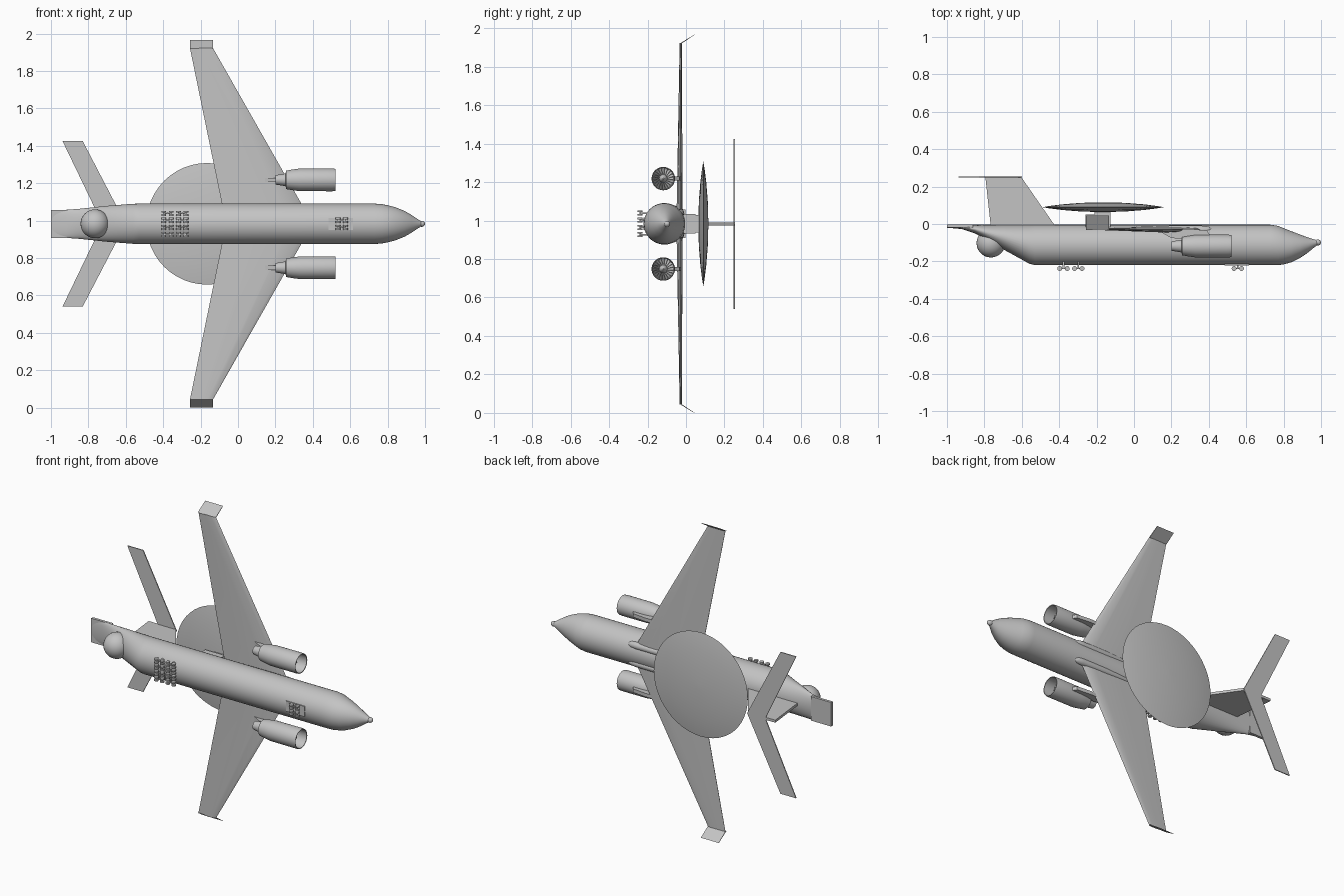
import bpy, bmesh, math
from mathutils import Vector, Matrix

if "Cube" in bpy.data.objects:
    bpy.data.objects.remove(bpy.data.objects["Cube"], do_unlink=True)

ZC = 0.983     # height of the aircraft's centreline (it lies on its side, top toward +y)
FY = -0.112    # y of the fuselage axis

grey = bpy.data.materials.new("airframe grey")
grey.use_nodes = True
grey.diffuse_color = (0.55, 0.55, 0.55, 1)
grey.node_tree.nodes["Principled BSDF"].inputs["Base Color"].default_value = (0.55, 0.55, 0.55, 1)


def finish(name, bm, smooth=True):
    bmesh.ops.recalc_face_normals(bm, faces=bm.faces)
    mesh = bpy.data.meshes.new(name)
    bm.to_mesh(mesh)
    bm.free()
    mesh.materials.append(grey)
    ob = bpy.data.objects.new(name, mesh)
    bpy.context.collection.objects.link(ob)
    if smooth:
        bpy.ops.object.select_all(action='DESELECT')
        ob.select_set(True)
        bpy.context.view_layer.objects.active = ob
        bpy.ops.object.shade_smooth_by_angle(angle=math.radians(32))
    return ob


def loft(name, rings, smooth=True):
    """Skin a run of equal-sized point rings and cap both ends."""
    bm = bmesh.new()
    vs = [[bm.verts.new(p) for p in r] for r in rings]
    n = len(vs[0])
    for a, b in zip(vs, vs[1:]):
        for i in range(n):
            j = (i + 1) % n
            bm.faces.new((a[i], a[j], b[j], b[i]))
    bm.faces.new(vs[0])
    bm.faces.new(vs[-1])
    return finish(name, bm, smooth)


def oval(x, y, z, ry, rz, n=40):
    return [(x, y + ry * math.cos(2 * math.pi * i / n), z + rz * math.sin(2 * math.pi * i / n))
            for i in range(n)]


def lathe_x(name, profile, y, z, n=32):
    return loft(name, [oval(x, y, z, r, r, n) for x, r in profile])


def add_box(bm, x0, x1, y0, y1, z0, z1):
    m = Matrix.Translation(((x0 + x1) / 2, (y0 + y1) / 2, (z0 + z1) / 2)) @ \
        Matrix.Diagonal((x1 - x0, y1 - y0, z1 - z0, 1))
    bmesh.ops.create_cube(bm, size=1, matrix=m)


def box(name, *size):
    bm = bmesh.new()
    add_box(bm, *size)
    return finish(name, bm, False)


def ball(name, loc, radii):
    bm = bmesh.new()
    bmesh.ops.create_uvsphere(bm, u_segments=28, v_segments=16, radius=1,
                              matrix=Matrix.Translation(loc) @ Matrix.Diagonal((*radii, 1)))
    return finish(name, bm)


# Fuselage: x, top y, bottom y, half width
hull = [(-1.0, -0.003, -0.02, 0.075), (-0.92, -0.003, -0.027, 0.075), (-0.85, -0.004, -0.05, 0.08),
        (-0.70, -0.004, -0.135, 0.096), (-0.56, -0.004, -0.212, 0.107), (-0.53, -0.004, -0.22, 0.108),
        (0.73, -0.004, -0.22, 0.108), (0.77, -0.010, -0.22, 0.105), (0.80, -0.022, -0.216, 0.099),
        (0.84, -0.038, -0.205, 0.089), (0.89, -0.057, -0.18, 0.069), (0.93, -0.072, -0.153, 0.046),
        (0.965, -0.083, -0.124, 0.022), (0.98, -0.086, -0.114, 0.014)]
loft("fuselage", [oval(x, (t + b) / 2, ZC, (t - b) / 2, w) for x, t, b, w in hull])
ball("nose_tip", (0.982, -0.099, ZC), (0.018, 0.016, 0.016))
ball("tail_dome", (-0.765, -0.102, ZC), (0.077, 0.077, 0.077))

# Flat tail boom plate
box("tail_plate", -1.0, -0.86, -0.02, -0.003, ZC - 0.075, ZC + 0.075)


# Wing: thin airfoil sections from tip to tip
def airfoil(x_back, x_front, y_top, thick, z):
    pts = [(0, 0.1), (0.4, 0), (0.8, 0), (0.95, 0.15), (1, 0.45),
           (0.95, 0.8), (0.75, 1), (0.4, 0.75), (0, 0.2)]
    return [(x_back + u * (x_front - x_back), y_top - v * thick, z) for u, v in pts]


loft("wing", [airfoil(-0.257, -0.134, -0.021, 0.012, ZC - 0.94),
              airfoil(-0.064, 0.40, -0.018, 0.032, ZC),
              airfoil(-0.257, -0.134, -0.021, 0.012, ZC + 0.94)])

# Wing root fairing along the top of the hull
for s, side in ((1, "left"), (-1, "right")):
    lathe_x(side + "_root_fairing", [(-0.12, 0.004), (0.0, 0.016), (0.2, 0.022), (0.36, 0.022),
                                     (0.395, 0.019), (0.413, 0.011), (0.42, 0.003)],
            -0.031, ZC + s * 0.055, 20)

# Upturned winglets
for s, side in ((1, "upper"), (-1, "lower")):
    def strip(y, z, t):
        return [(-0.257, y, z), (-0.134, y, z), (-0.134, y - t, z), (-0.257, y - t, z)]
    loft(side + "_winglet", [strip(-0.021, ZC + s * 0.938, 0.010),
                             strip(0.045, ZC + s * 0.983, 0.003)], False)

# Fin and high-mounted stabilizer
outline = [(-0.765, -0.02), (-0.415, -0.02), (-0.605, 0.254), (-0.795, 0.254)]
loft("fin", [[(x, y, ZC + z) for x, y in outline] for z in (-0.008, 0.008)], False)


def stab(x0, x1, z):
    return [(x0, 0.248, z), (x1, 0.248, z), (x1, 0.254, z), (x0, 0.254, z)]


loft("stabilizer", [stab(-0.938, -0.83, ZC - 0.442), stab(-0.725, -0.60, ZC),
                    stab(-0.938, -0.83, ZC + 0.442)], False)

# Lens-shaped radar disc on its stepped mast
rings = []
for r, y in [(0.02, 0.064), (0.12, 0.067), (0.22, 0.075), (0.29, 0.084), (0.325, 0.090),
             (0.29, 0.096), (0.22, 0.105), (0.12, 0.113), (0.02, 0.116)]:
    rings.append([(-0.165 + r * math.cos(2 * math.pi * i / 48), y,
                   ZC + r * math.sin(2 * math.pi * i / 48)) for i in range(48)])
loft("radar_disc", rings)
box("mast_base", -0.26, -0.125, -0.03, 0.05, ZC - 0.05, ZC + 0.05)
box("mast_neck", -0.21, -0.125, 0.04, 0.075, ZC - 0.045, ZC + 0.045)

# Engines: hollow nacelle, fan, hub and pylon
EY = -0.118
for s, side in ((1, "upper"), (-1, "lower")):
    ez = ZC + s * 0.235
    lathe_x(side + "_engine", [(0.20, 0.025), (0.255, 0.034), (0.256, 0.049), (0.29, 0.055), (0.33, 0.0605),
                               (0.505, 0.061), (0.52, 0.059), (0.519, 0.055), (0.43, 0.054)], EY, ez)
    lathe_x(side + "_fan_hub", [(0.425, 0.022), (0.45, 0.022), (0.475, 0.015), (0.49, 0.003)], EY, ez, 20)
    bm = bmesh.new()
    for k in range(20):
        blade = bmesh.ops.create_cube(bm, size=1, matrix=Matrix.Translation((0.445, EY, ez)) @
                                      Matrix.Rotation(k * math.pi / 10, 4, 'X') @
                                      Matrix.Translation((0, 0.037, 0)) @
                                      Matrix.Rotation(math.radians(35), 4, 'Y') @
                                      Matrix.Diagonal((0.02, 0.034, 0.002, 1)))
    finish(side + "_fan_blades", bm, False)
    side_shape = [(0.12, -0.03), (0.20, -0.075), (0.27, -0.08), (0.41, -0.065), (0.39, -0.035), (0.30, -0.026)]
    loft(side + "_pylon", [[(x, y, ez + d) for x, y in side_shape] for d in (-0.011, 0.011)], False)


# Landing gear: rows of small wheels on axles and struts
def gear(name, xs, zs, strut_xs):
    bm = bmesh.new()
    for x in xs:
        for z in zs:
            for d in (-0.009, 0.009):
                bmesh.ops.create_cone(bm, cap_ends=True, segments=14, radius1=0.013, radius2=0.013,
                                      depth=0.009, matrix=Matrix.Translation((x, -0.238, ZC + z + d)))
            add_box(bm, x - 0.003, x + 0.003, -0.241, -0.235, ZC + z - 0.012, ZC + z + 0.012)
    for x in strut_xs:
        for z in zs:
            add_box(bm, x - 0.02, x + 0.02, -0.241, -0.235, ZC + z - 0.003, ZC + z + 0.003)
            add_box(bm, x - 0.005, x + 0.005, -0.238, -0.19, ZC + z - 0.004, ZC + z + 0.004)
    finish(name, bm)


gear("main_gear", (-0.397, -0.357, -0.318, -0.278), (-0.056, -0.019, 0.019, 0.056), (-0.377, -0.298))
gear("nose_gear", (0.535, 0.575), (-0.019, 0.019), (0.555,))
box("nose_gear_door", 0.485, 0.615, -0.221, -0.213, ZC - 0.032, ZC + 0.032)
